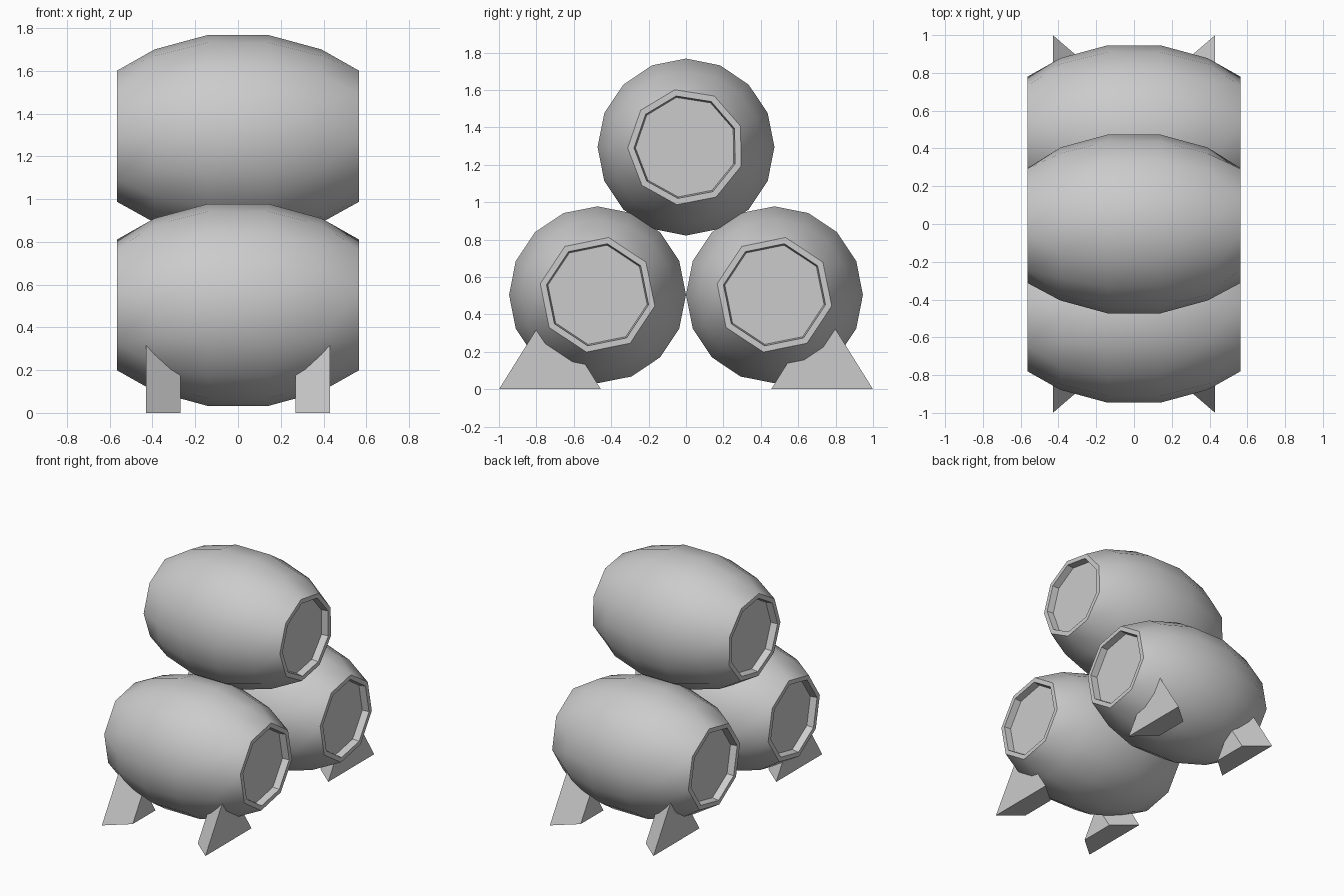
import bpy, bmesh
from math import sin, cos, radians, tau

if "Cube" in bpy.data.objects:
    bpy.data.objects.remove(bpy.data.objects["Cube"])

SIDES = 16


def finish(name, bm, smooth=False):
    bmesh.ops.remove_doubles(bm, verts=bm.verts, dist=0.0005)
    bmesh.ops.recalc_face_normals(bm, faces=bm.faces)
    me = bpy.data.meshes.new(name)
    bm.to_mesh(me)
    bm.free()
    ob = bpy.data.objects.new(name, me)
    bpy.context.collection.objects.link(ob)
    if smooth:
        bpy.ops.object.select_all(action='DESELECT')
        ob.select_set(True)
        bpy.context.view_layer.objects.active = ob
        bpy.ops.object.shade_smooth_by_angle(angle=radians(35))
    return ob


def barrel(name, y, z, end_sides, phase):
    bm = bmesh.new()

    # A ring around x; coarse rings snap to the nearest corner of the end polygon
    def ring(x, r, coarse):
        verts = []
        for i in range(SIDES):
            a = tau * i / SIDES
            if coarse:
                step = tau / end_sides
                a = phase + round((a - phase) / step) * step
            verts.append(bm.verts.new((x, y + r * cos(a), z + r * sin(a))))
        return verts

    # Recessed head, rim, end, shoulder, belly
    half = [(0.515, 0.270, True), (0.565, 0.278, True), (0.565, 0.312, True),
            (0.39, 0.405, False), (0.14, 0.473, False)]
    profile = half + [(-x, r, c) for x, r, c in reversed(half)]
    rings = [ring(*p) for p in profile]
    for a, b in zip(rings, rings[1:]):
        for i in range(SIDES):
            j = (i + 1) % SIDES
            bm.faces.new((a[i], a[j], b[j], b[i]))
    bm.faces.new(rings[0])
    bm.faces.new(rings[-1])
    finish(name, bm, smooth=True)


def chock(name, sx, sy):
    # Triangular wedge tapering towards the middle of the barrel
    bm = bmesh.new()
    mid = 0.7275
    tri = []
    for x, w, h in ((0.43, 0.2725, 0.436), (0.27, 0.135, 0.216)):
        tri.append([bm.verts.new((sx * x, sy * (mid + dy), dz))
                    for dy, dz in ((-w, 0), (w, 0), (0, h))])
    bm.faces.new(tri[0])
    bm.faces.new(tri[1])
    for i in range(3):
        j = (i + 1) % 3
        bm.faces.new((tri[0][i], tri[0][j], tri[1][j], tri[1][i]))
    finish(name, bm)


# Stack of three barrels
barrel("barrel_top", 0, 1.295, 9, radians(101))
barrel("barrel_front", -0.473, 0.505, 8, radians(79))
barrel("barrel_back", 0.473, 0.505, 8, radians(79))

# Chocks under the outer sides
for sx, a in ((-1, "left"), (1, "right")):
    for sy, b in ((-1, "front"), (1, "back")):
        chock(f"chock_{b}_{a}", sx, sy)
